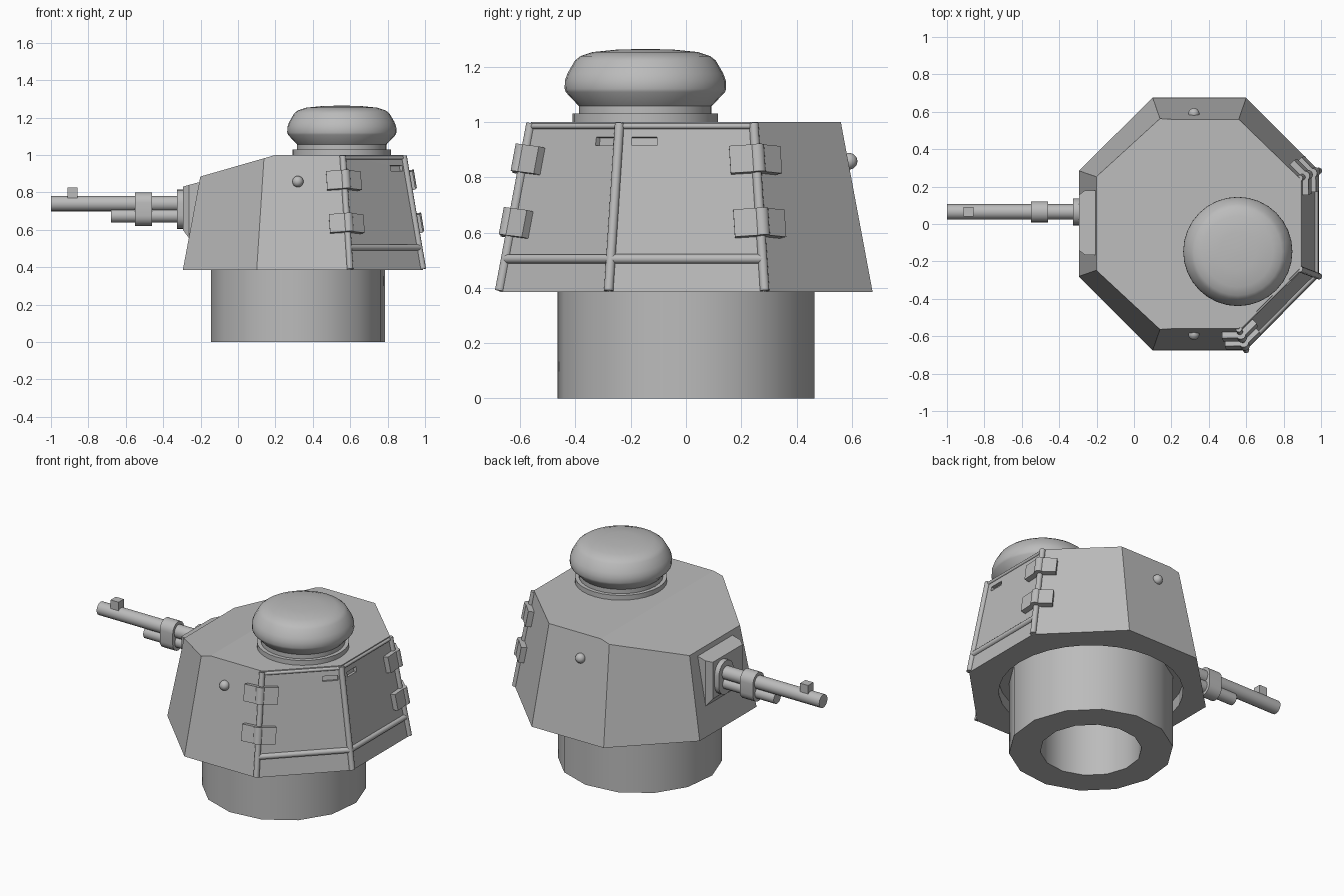
import bpy, bmesh, math
from mathutils import Vector as V, Matrix

if "Cube" in bpy.data.objects:
    bpy.data.objects.remove(bpy.data.objects["Cube"])

paint = bpy.data.materials.new("armour grey")
paint.diffuse_color = (0.5, 0.5, 0.5, 1)
paint.use_nodes = True
paint.node_tree.nodes["Principled BSDF"].inputs["Base Color"].default_value = paint.diffuse_color


def finish(name, bm, smooth=None, helper=False):
    bmesh.ops.recalc_face_normals(bm, faces=bm.faces)
    me = bpy.data.meshes.new(name)
    bm.to_mesh(me)
    bm.free()
    me.materials.append(paint)
    ob = bpy.data.objects.new(name, me)
    bpy.context.collection.objects.link(ob)
    if smooth:
        bpy.ops.object.select_all(action='DESELECT')
        ob.select_set(True)
        bpy.context.view_layer.objects.active = ob
        bpy.ops.object.shade_smooth_by_angle(angle=math.radians(smooth))
    ob.hide_render = helper
    if helper:
        ob.hide_set(True)
    return ob


def loft(name, rings, cap=True, closed=False, **kw):
    """Skin a series of equal-length point rings."""
    bm = bmesh.new()
    vs = [[bm.verts.new(p) for p in r] for r in rings]
    n = len(vs[0])
    pairs = list(zip(vs, vs[1:])) + ([(vs[-1], vs[0])] if closed else [])
    for a, b in pairs:
        for i in range(n):
            j = (i + 1) % n
            bm.faces.new((a[i], a[j], b[j], b[i]))
    if cap and not closed:
        bm.faces.new(vs[0])
        bm.faces.new(vs[-1])
    return finish(name, bm, **kw)


def lathe(name, profile, cx, cy, n, turn=0.0, **kw):
    return loft(name, [[(cx + r * math.cos(math.tau * (i + turn) / n),
                         cy + r * math.sin(math.tau * (i + turn) / n), z)
                        for i in range(n)] for r, z in profile], **kw)


def box(name, centre, size, axes=None, **kw):
    rot = Matrix(axes).transposed() if axes else Matrix.Identity(3)
    bm = bmesh.new()
    bmesh.ops.create_cube(bm, size=1)
    for v in bm.verts:
        v.co = V(centre) + rot @ V([a * s for a, s in zip(v.co, size)])
    return finish(name, bm, **kw)


def rod(name, a, b, r, n=12):
    a, b = V(a), V(b)
    d = (b - a).normalized()
    u = d.cross(V((0.3, 0.9, 0.4))).normalized()
    w = d.cross(u)
    ring = [r * (u * math.cos(math.tau * i / n) + w * math.sin(math.tau * i / n)) for i in range(n)]
    return loft(name, [[a + p for p in ring], [b + p for p in ring]], smooth=40)


def cut(ob, cutter):
    m = ob.modifiers.new("cut", 'BOOLEAN')
    m.operation, m.solver, m.object = 'DIFFERENCE', 'EXACT', cutter


# eight-sided hull with a roof sloping down toward the gun
Z0, Z1 = 0.385, 1.0
low = [(0.1, -0.675), (0.6, -0.675), (0.99, -0.28), (0.99, 0.285),
       (0.6, 0.675), (0.1, 0.675), (-0.295, 0.285), (-0.295, -0.28)]
high = [(0.14, -0.56), (0.56, -0.56), (0.885, -0.24), (0.885, 0.245),
        (0.56, 0.56), (0.14, 0.56), (-0.18, 0.245), (-0.18, -0.24)]
hull = loft("hull", [[(x, y, Z0) for x, y in low], [(x, y, Z1) for x, y in high]])
bm = bmesh.new()
bm.from_mesh(hull.data)
res = bmesh.ops.bisect_plane(bm, geom=bm.verts[:] + bm.edges[:] + bm.faces[:],
                             plane_co=(0.2, 0, 1), plane_no=(-0.115, 0, 0.4), clear_outer=True)
edges = [e for e in res['geom_cut'] if isinstance(e, bmesh.types.BMEdge)]
bmesh.ops.holes_fill(bm, edges=[e for e in bm.edges if e.is_boundary])
bmesh.ops.recalc_face_normals(bm, faces=bm.faces)
bm.to_mesh(hull.data)
bm.free()


def corner(i, z):
    t = (z - Z0) / (Z1 - Z0)
    return V((*low[i % 8], Z0)).lerp(V((*high[i % 8], Z1)), t)


def face_frame(i):
    """Along, outward and up directions of the wall from corner i to i+1."""
    along = (corner(i + 1, Z0) - corner(i, Z0)).normalized()
    up = corner(i, Z1) - corner(i, Z0)
    out = along.cross(up).normalized()
    return along, out, out.cross(along)


# ring recess under the hull, and vision slots in the walls
cut(hull, lathe("ring_cutter", [(0.525, 0.3), (0.525, 0.46)], 0.32, 0, 32, helper=True))
for i, t, z, w in ((7, 0.66, 0.81, 0.09), (5, 0.34, 0.81, 0.09), (1, 0.85, 0.93, 0.09), (2, 0.19, 0.93, 0.09)):
    along, out, up = face_frame(i)
    cut(hull, box("slot_cutter", corner(i, z).lerp(corner(i + 1, z), t), (w, 0.04, 0.03),
                  (along, out, up), helper=True))

# hollow turret basket
lathe("basket", [(0.468, 0), (0.468, 0.47), (0.29, 0.47), (0.29, 0)], 0.32, 0, 14, 0.25,
      closed=True, smooth=35)

# commander hatch dome on its rings
lathe("hatch_ring", [(0.263, 0.99), (0.263, 1.03)], 0.555, -0.147, 32, smooth=35)
lathe("hatch_dome", [(0.24, 1.02), (0.24, 1.057), (0.288, 1.108), (0.292, 1.12), (0.291, 1.15),
                     (0.282, 1.175), (0.255, 1.222), (0.235, 1.238), (0.19, 1.253),
                     (0.1, 1.262), (0.01, 1.264)], 0.555, -0.147, 32, smooth=38)

# raised weld strips on the two rear doors
for i in (1, 2, 3):
    rod("corner_strip", corner(i, Z0 + 0.005), corner(i, Z1 - 0.005), 0.017)
for i in (1, 2):
    rod("lower_strip", corner(i, 0.505), corner(i + 1, 0.505), 0.017)
    rod("upper_strip", corner(i, 0.985), corner(i + 1, 0.985), 0.01)

# hinges wrapped over the door corners
for i in (1, 3):
    up = (corner(i, Z1) - corner(i, Z0)).normalized()
    for z in (0.635, 0.865):
        c = corner(i, z)
        mid = (face_frame(i - 1)[1] + face_frame(i)[1]).normalized()
        rod("hinge_pin", c + mid * 0.015 - up * 0.05, c + mid * 0.015 + up * 0.05, 0.027)
        for f, s in ((i - 1, -1), (i, 1)):
            out = face_frame(f)[1]
            side = out.cross(up) * -s
            if side.dot(corner(i + s, z) - c) < 0:
                side = -side
            box("hinge_leaf", c + side * 0.05 + out * 0.016, (0.09, 0.034, 0.1),
                (side, out, up))

# round bolts on the side walls
for s in (-1, 1):
    bm = bmesh.new()
    bmesh.ops.create_uvsphere(bm, u_segments=16, v_segments=10, radius=0.03,
                              matrix=Matrix.Translation((0.32, s * 0.59, 0.858)))
    finish("side_bolt", bm, smooth=60)


# gun mantlet block
def slab(x, y0, y1, z0, z1):
    return [(x, y0, z0), (x, y1, z0), (x, y1, z1), (x, y0, z1)]


loft("mantlet", [slab(-0.17, -0.165, 0.18, 0.55, 0.865), slab(-0.262, -0.165, 0.18, 0.555, 0.84),
                 slab(-0.295, -0.14, 0.155, 0.6, 0.83)])


# gun barrels, bands and sight
def capsule(name, x0, x1, r, za, zb, n=12):
    ring = [(0.065 + r * math.cos(a), (zb if k <= n else za) + r * math.sin(a))
            for k in range(2 * n + 2)
            for a in [math.pi * (k if k <= n else k - 1) / n]]
    loft(name, [[(x, y, z) for y, z in ring] for x in (x0, x1)], smooth=40)


capsule("gun_flange", -0.325, -0.28, 0.072, 0.677, 0.743)
capsule("barrel_band", -0.55, -0.46, 0.056, 0.676, 0.744)
rod("main_barrel", (-1, 0.065, 0.74), (-0.28, 0.065, 0.74), 0.041, 16)
rod("lower_barrel", (-0.68, 0.065, 0.675), (-0.28, 0.065, 0.675), 0.036, 16)
box("front_sight", (-0.885, 0.065, 0.795), (0.055, 0.052, 0.06))
